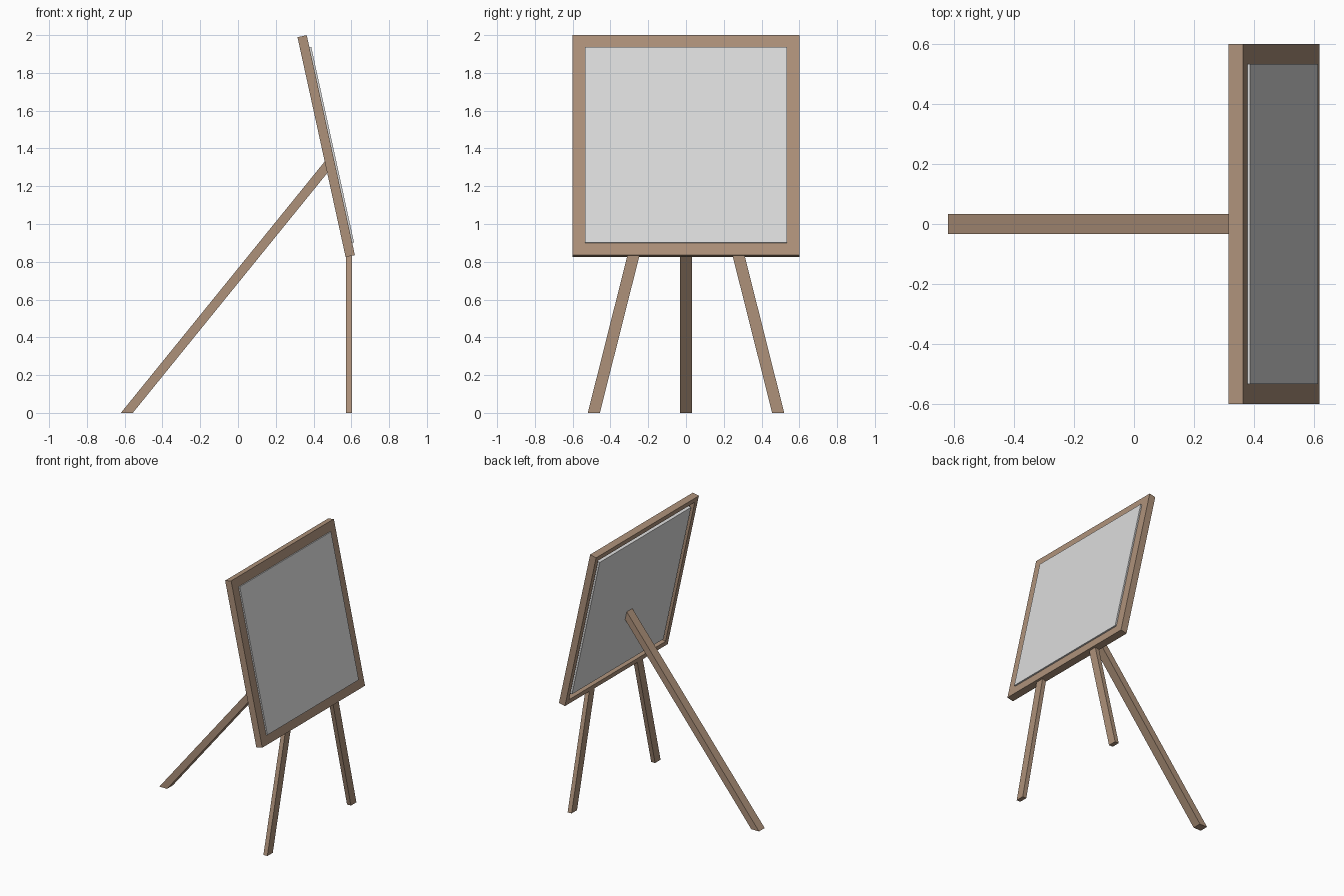
import bpy, math
from mathutils import Vector

if "Cube" in bpy.data.objects:
    bpy.data.objects.remove(bpy.data.objects["Cube"])


def material(name, rgb):
    m = bpy.data.materials.new(name)
    m.diffuse_color = (*rgb, 1)
    m.use_nodes = True
    m.node_tree.nodes["Principled BSDF"].inputs["Base Color"].default_value = m.diffuse_color
    return m


wood = material("brown wood", (0.42, 0.285, 0.195))
white = material("board light grey", (0.71, 0.71, 0.71))


def make(name, verts, faces, mat):
    me = bpy.data.meshes.new(name)
    me.from_pydata([tuple(v) for v in verts], [], faces)
    ob = bpy.data.objects.new(name, me)
    bpy.context.collection.objects.link(ob)
    me.materials.append(mat)
    # consistent outward normals
    import bmesh
    bm = bmesh.new()
    bm.from_mesh(me)
    bmesh.ops.recalc_face_normals(bm, faces=bm.faces)
    bm.to_mesh(me)
    bm.free()
    return ob


# Leaning board plane: origin at the top back edge
TILT = math.atan2(0.255, 1.165)
TOP = Vector((0.315, 0, 1.989))
DOWN = Vector((math.sin(TILT), 0, -math.cos(TILT)))
OUT = Vector((math.cos(TILT), 0, math.sin(TILT)))
HALF_W, LENGTH = 0.6, 1.192


def rect(inset, depth):
    """Rectangle in the board plane, inset from the outer edge."""
    h = HALF_W - inset
    return [TOP + DOWN * u + OUT * depth + Vector((0, y, 0))
            for y, u in ((-h, inset), (h, inset), (h, LENGTH - inset), (-h, LENGTH - inset))]


def swept(profile, closed):
    """Join rectangles given by (inset, depth) points; cap the ends if open."""
    verts = [v for p in profile for v in rect(*p)]
    n = len(profile)
    faces = []
    for i in range(n if closed else n - 1):
        a, b = 4 * i, 4 * ((i + 1) % n)
        faces += [(a + k, a + (k + 1) % 4, b + (k + 1) % 4, b + k) for k in range(4)]
    if not closed:
        faces += [(0, 1, 2, 3), tuple(range(4 * n - 4, 4 * n))]
    return verts, faces


# Frame with a rebate at the back, and the writing panel standing slightly proud
make("board_frame", *swept([(0, 0), (0, 0.05), (0.066, 0.05), (0.066, 0.035),
                            (0.037, 0.035), (0.037, 0)], True), wood)
make("board_panel", *swept([(0.0665, 0.003), (0.0665, 0.06)], False), white)

BOX = [(0, 1, 2, 3), (4, 5, 6, 7)] + [(k, (k + 1) % 4, 4 + (k + 1) % 4, 4 + k) for k in range(4)]


# Splayed front legs, mirrored left and right
for side, label in ((-1, "left"), (1, "right")):
    verts = []
    for z, y in ((0, 0.488), (0.85, 0.274)):
        verts += [(x, side * (y + d), z) for x, d in
                  ((0.572, -0.032), (0.604, -0.032), (0.604, 0.032), (0.572, 0.032))]
    make("front_leg_" + label, verts, BOX, wood)

# Rear prop leg, cut flat on the floor and along the board back
verts = []
for (x0, z0), (x1, z1) in (((-0.62, 0), (-0.557, 0)), ((0.468, 1.342), (0.485, 1.285))):
    verts += [(x0, -0.033, z0), (x1, -0.033, z1), (x1, 0.033, z1), (x0, 0.033, z0)]
make("rear_leg", verts, BOX, wood)
